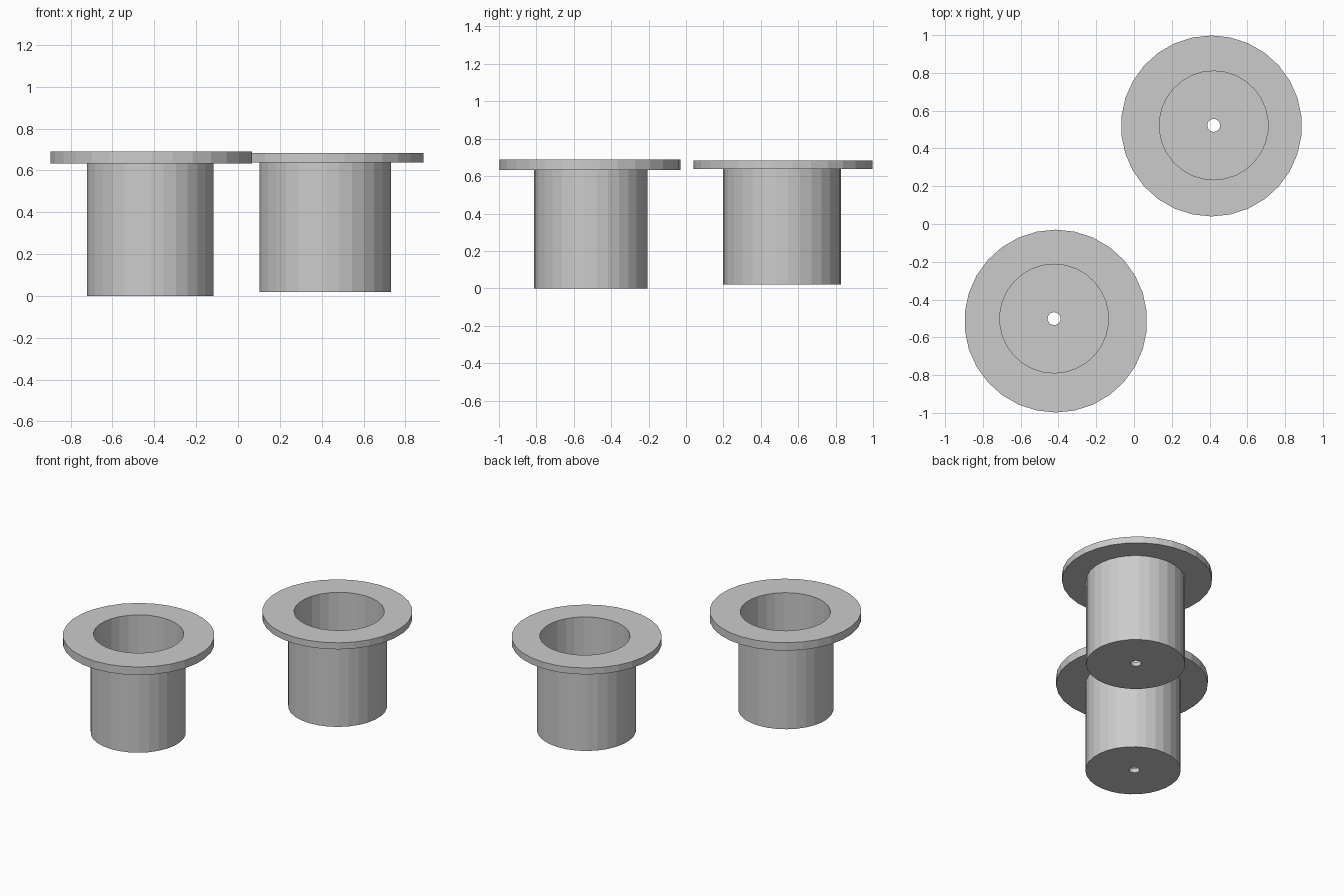
import bpy, bmesh
from math import cos, sin, pi

cube = bpy.data.objects.get("Cube")
if cube:
    bpy.data.objects.remove(cube, do_unlink=True)

SIDES = 30

grey = bpy.data.materials.new("plain grey")
grey.use_nodes = True
colour = (0.6, 0.6, 0.6, 1)
grey.diffuse_color = colour
grey.node_tree.nodes["Principled BSDF"].inputs["Base Color"].default_value = colour


def ring(bm, centre, radius, z):
    """Polygon ring with corners pointing along +y and -y."""
    turn = [2 * pi * i / SIDES for i in range(SIDES)]
    return [bm.verts.new((centre[0] - radius * sin(a), centre[1] + radius * cos(a), z))
            for a in turn]


def flanged_cup(name, body, flange, bore, body_r, flange_r, bottom, flange_z, top):
    """Closed shell: drain hole, base, outer wall, flange, bore and floor."""
    bore_r, hole_r, floor = 0.288, 0.034, bottom + 0.03
    bm = bmesh.new()
    rings = [ring(bm, *r) for r in (
        (bore, hole_r, bottom),
        (body, body_r, bottom),
        (body, body_r, flange_z),
        (flange, flange_r, flange_z),
        (flange, flange_r, top),
        (bore, bore_r, top),
        (bore, bore_r, floor),
        (bore, hole_r, floor),
    )]
    for low, high in zip(rings, rings[1:] + rings[:1]):
        for i in range(SIDES):
            j = (i + 1) % SIDES
            bm.faces.new((low[i], low[j], high[j], high[i]))
    bmesh.ops.recalc_face_normals(bm, faces=bm.faces)
    mesh = bpy.data.meshes.new(name)
    bm.to_mesh(mesh)
    bm.free()
    mesh.materials.append(grey)
    bpy.context.collection.objects.link(bpy.data.objects.new(name, mesh))


# Thin-walled cup at the front right
flanged_cup("front_cup", (-0.42, -0.51), (-0.414, -0.514), (-0.423, -0.501),
            0.304, 0.484, 0, 0.634, 0.69)

# Thicker-walled cup at the back left, raised slightly
flanged_cup("back_cup", (0.416, 0.513), (0.41, 0.519), (0.422, 0.522),
            0.316, 0.479, 0.02, 0.638, 0.684)
